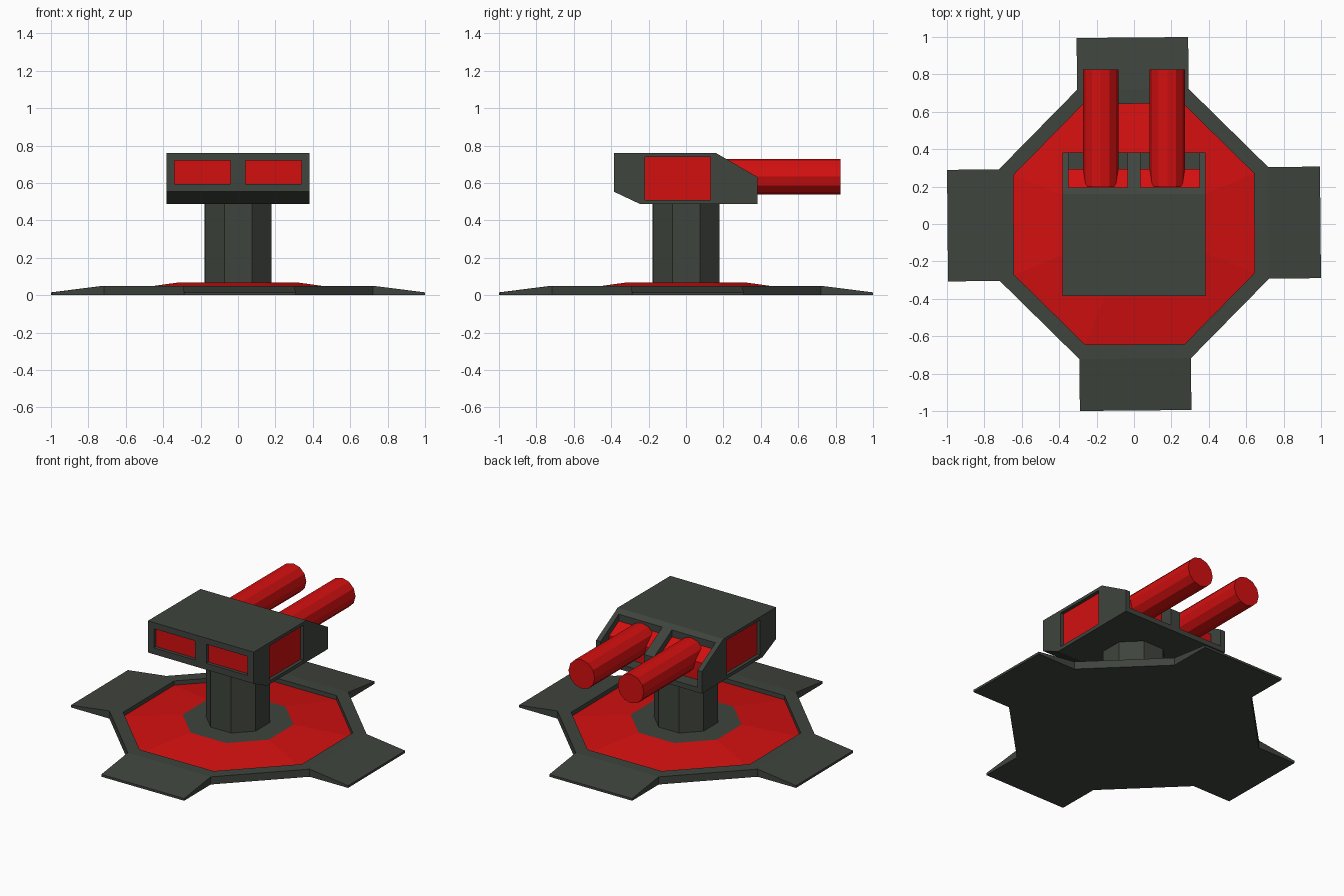
import bpy, bmesh, math
from mathutils import Matrix

if "Cube" in bpy.data.objects:
    bpy.data.objects.remove(bpy.data.objects["Cube"])


def material(name, rgb):
    m = bpy.data.materials.new(name)
    m.diffuse_color = (*rgb, 1)
    m.use_nodes = True
    m.node_tree.nodes["Principled BSDF"].inputs["Base Color"].default_value = m.diffuse_color
    return m


DARK = material("dark grey green", (0.05, 0.058, 0.047))
RED = material("red", (0.65, 0.005, 0.005))
TWIST = Matrix.Rotation(math.radians(0.5), 4, 'Z')


def make_object(name, bm, *mats):
    bmesh.ops.recalc_face_normals(bm, faces=bm.faces[:])
    me = bpy.data.meshes.new(name)
    bm.to_mesh(me)
    bm.free()
    for m in mats:
        me.materials.append(m)
    ob = bpy.data.objects.new(name, me)
    bpy.context.collection.objects.link(ob)
    return ob


def loft_octagons(bm, rings):
    """Stack octagons given as (half width, z, material of the band below)."""
    prev = None
    for half, z, mat in rings:
        r = half / math.cos(math.pi / 8)
        ring = [bm.verts.new((r * math.cos(a), r * math.sin(a), z))
                for a in [math.pi / 8 + i * math.pi / 4 for i in range(8)]]
        if prev:
            for i in range(8):
                j = (i + 1) % 8
                bm.faces.new((prev[i], prev[j], ring[j], ring[i])).material_index = mat
        else:
            bm.faces.new(ring[::-1])
        prev = ring
    bm.faces.new(prev)


def prism(bm, profile, x0, x1):
    """Extrude a (y, z) profile along x."""
    a = [bm.verts.new((x0, y, z)) for y, z in profile]
    b = [bm.verts.new((x1, y, z)) for y, z in profile]
    n = len(profile)
    bm.faces.new(a)
    bm.faces.new(b[::-1])
    for i in range(n):
        j = (i + 1) % n
        bm.faces.new((a[i], b[i], b[j], a[j]))


def rect(y0, y1, z0, z1):
    return [(y0, z0), (y1, z0), (y1, z1), (y0, z1)]


# Base plate: rim, recessed red dish, raised collar, four sloping feet
bm = bmesh.new()
loft_octagons(bm, [(0.72, 0, 0), (0.72, 0.05, 0), (0.643, 0.05, 0),
                   (0.643, 0.022, 0), (0.31, 0.069, 1)])
bm.normal_update()
sides = [f for f in bm.faces if abs(f.normal.z) < 0.1
         and f.calc_center_median().xy.length > 0.7
         and max(abs(f.normal.x), abs(f.normal.y)) > 0.95]
for f in sides:
    n = f.normal.copy()
    end = bmesh.ops.extrude_discrete_faces(bm, faces=[f])["faces"][0]
    for v in end.verts:
        v.co += n * 0.277
        if v.co.z > 0.03:
            v.co.z = 0.015
bm.transform(TWIST)
make_object("base_plate", bm, DARK, RED)

# Pillar
bm = bmesh.new()
loft_octagons(bm, [(0.178, 0.06, 0), (0.178, 0.5, 0)])
bm.transform(TWIST)
make_object("pillar", bm, DARK)

# Turret head
bm = bmesh.new()
prism(bm, [(-0.385, 0.76), (0.16, 0.76), (0.382, 0.632), (0.382, 0.487),
           (-0.245, 0.487), (-0.385, 0.553)], -0.383, 0.383)
head = make_object("turret_head", bm, DARK, RED)

# Recess cutters: front windows, side panels and rear gun pockets
D = 0.022
bm = bmesh.new()
pocket = [(0.195, 0.9), (0.195, 0.695), (0.295, 0.637), (0.295, 0.52),
          (0.5, 0.52), (0.5, 0.9)]
for s in (-1, 1):
    prism(bm, rect(-0.5, -0.385 + D, 0.595, 0.72), s * 0.04, s * 0.34)
    prism(bm, rect(-0.22, 0.13, 0.51, 0.74), s * (0.383 - D), s * 0.5)
    prism(bm, pocket, s * 0.035, s * 0.35)
cutter = make_object("recess_cutter", bm, DARK, RED)
cutter.hide_render = True
mod = head.modifiers.new("recesses", 'BOOLEAN')
mod.operation = 'DIFFERENCE'
mod.solver = 'EXACT'
mod.object = cutter
bpy.context.view_layer.objects.active = head
bpy.ops.object.modifier_apply(modifier=mod.name)
bpy.data.objects.remove(cutter)

# Recess floors are red
for p in head.data.polygons:
    c, n = p.center, p.normal
    side = abs(n.x) > 0.9 and abs(abs(c.x) - (0.383 - D)) < 0.004
    front = n.y < -0.9 and abs(c.y + 0.385 - D) < 0.004
    rear = n.y > 0.3 and 0.1 < abs(c.x) < 0.28 and c.y < 0.3 and c.z < 0.69
    p.material_index = int(side or front or rear)

# Twin gun barrels
for s, name in ((-1, "left_barrel"), (1, "right_barrel")):
    bm = bmesh.new()
    bmesh.ops.create_cone(bm, cap_ends=True, segments=12, radius1=0.095,
                          radius2=0.095, depth=0.625)
    bm.transform(Matrix.Translation((s * 0.178, 0.5125, 0.634))
                 @ Matrix.Rotation(math.pi / 2, 4, 'X'))
    make_object(name, bm, RED)
